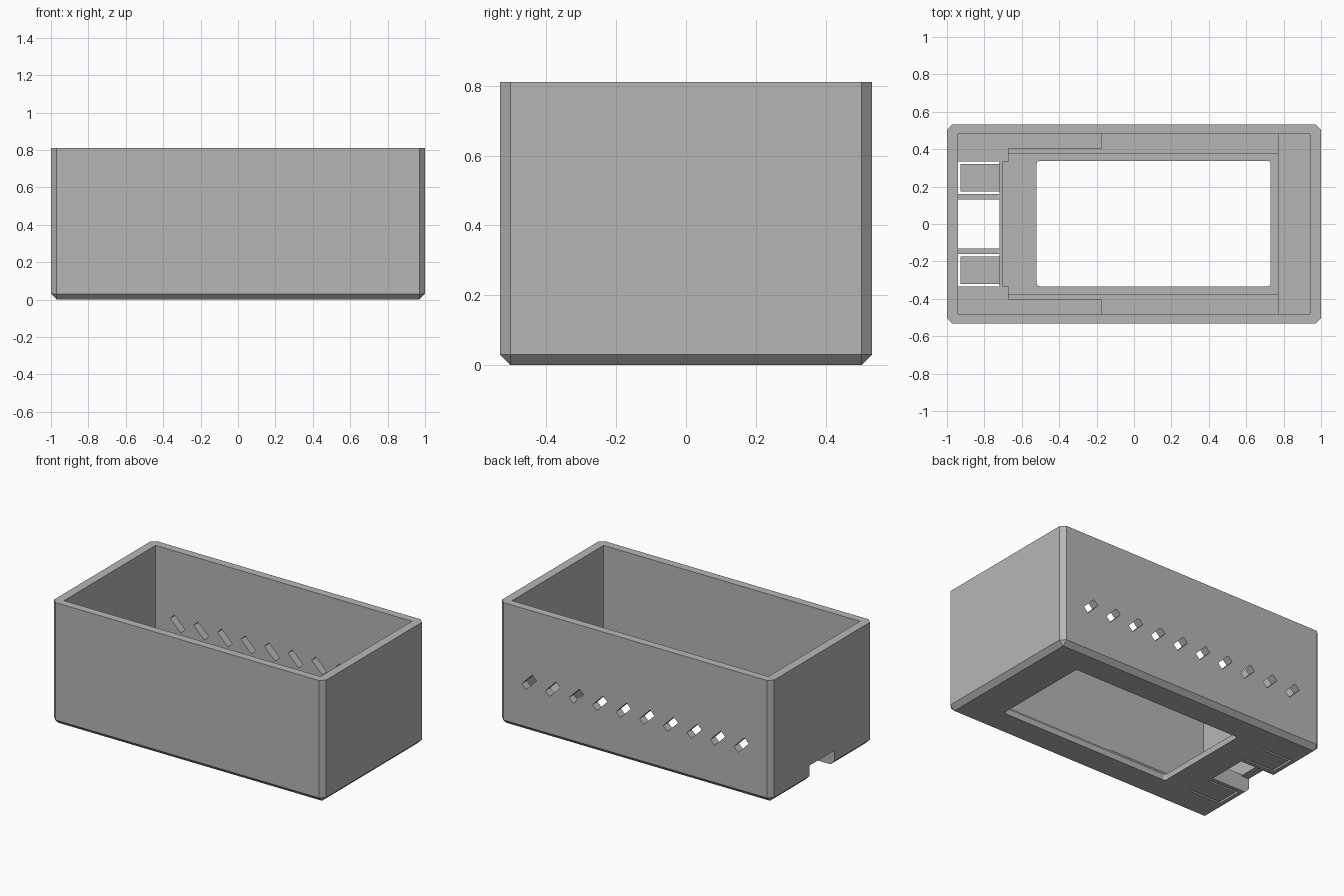
import bpy
import bmesh
from math import radians
from mathutils import Matrix

if "Cube" in bpy.data.objects:
    bpy.data.objects.remove(bpy.data.objects["Cube"], do_unlink=True)

grey = bpy.data.materials.new("plain grey")
grey.use_nodes = True
colour = (0.47, 0.47, 0.47, 1)
grey.diffuse_color = colour
grey.node_tree.nodes["Principled BSDF"].inputs["Base Color"].default_value = colour

HX, HY, HEIGHT = 1.0, 0.533, 0.81
CHAMFER = 0.03
IN_X, IN_Y = 0.942, 0.48


def box(name, x, y, z, tilt=0, corner=0, chamfer=0):
    """Box from (min, max) ranges; corner rounds uprights, chamfer cuts uprights and base."""
    bm = bmesh.new()
    bmesh.ops.create_cube(bm, size=1)
    size = [r[1] - r[0] for r in (x, y, z)]
    bmesh.ops.scale(bm, vec=size, verts=bm.verts)
    upright = [e for e in bm.edges
               if abs(e.verts[0].co.z - e.verts[1].co.z) > 0.001]
    if corner:
        bmesh.ops.bevel(bm, geom=upright, offset=corner, segments=3,
                        profile=0.5, affect='EDGES')
    if chamfer:
        base = [e for e in bm.edges if all(v.co.z < 0 for v in e.verts)]
        bmesh.ops.bevel(bm, geom=upright + base, offset=chamfer, segments=1,
                        affect='EDGES')
    centre = [sum(r) / 2 for r in (x, y, z)]
    bm.transform(Matrix.Translation(centre) @ Matrix.Rotation(tilt, 4, 'Y'))
    bmesh.ops.recalc_face_normals(bm, faces=bm.faces)
    mesh = bpy.data.meshes.new(name)
    bm.to_mesh(mesh)
    bm.free()
    obj = bpy.data.objects.new(name, mesh)
    bpy.context.collection.objects.link(obj)
    mesh.materials.append(grey)
    return obj


case = box("case", (-HX, HX), (-HY, HY), (0, HEIGHT), chamfer=CHAMFER)


def cut(x, y, z, **shape):
    """Remove a box from the case."""
    cutter = box("cutter", x, y, z, **shape)
    cutter.hide_render = True
    mod = case.modifiers.new("cut", 'BOOLEAN')
    mod.operation = 'DIFFERENCE'
    mod.solver = 'EXACT'
    mod.object = cutter
    bpy.context.view_layer.objects.active = case
    bpy.ops.object.modifier_apply(modifier=mod.name)
    bpy.data.objects.remove(cutter, do_unlink=True)


# main cavity, then the stepped recesses in the floor
LEDGE, STEP, FLOOR, THIN = 0.11, 0.08, 0.04, 0.03
cut((-IN_X, IN_X), (-IN_Y, IN_Y), (LEDGE, 1))
cut((-0.17, 0.77), (-IN_Y, IN_Y), (STEP, 0.3))
cut((-0.67, 0.0), (-0.405, 0.405), (STEP, 0.3))
cut((-0.67, 0.77), (-0.375, 0.375), (FLOOR, 0.3))
cut((-0.70, -0.6), (-0.333, 0.333), (FLOOR, 0.3))

# display window
cut((-0.52, 0.73), (-0.333, 0.337), (-0.1, 0.3), corner=0.015)

# cable opening through the floor and the bottom of the end wall
cut((-1.1, -0.72), (-0.132, 0.132), (-0.1, 0.1))
cut((-IN_X, -0.72), (-0.132, 0.132), (0.05, 0.3))

# button pockets, with slits on three sides of each flexing button
for side in (1, -1):
    def span(a, b):
        return tuple(sorted((a * side, b * side)))
    cut((-IN_X, -0.72), span(0.16, 0.333), (THIN, 0.3))
    cut((-IN_X, -0.72), span(0.32, 0.333), (-0.1, 0.2))
    cut((-IN_X, -0.72), span(0.16, 0.173), (-0.1, 0.2))
    cut((-IN_X, -0.928), span(0.165, 0.328), (-0.1, 0.2))

# slanted vents along the back wall
COUNT, REACH, VENT_Z = 10, 0.78, 0.33
for i in range(COUNT):
    x = -REACH + 2 * REACH * i / (COUNT - 1)
    cut((x - 0.022, x + 0.022), (0.44, 0.6), (VENT_Z - 0.055, VENT_Z + 0.055),
        tilt=radians(-45))
